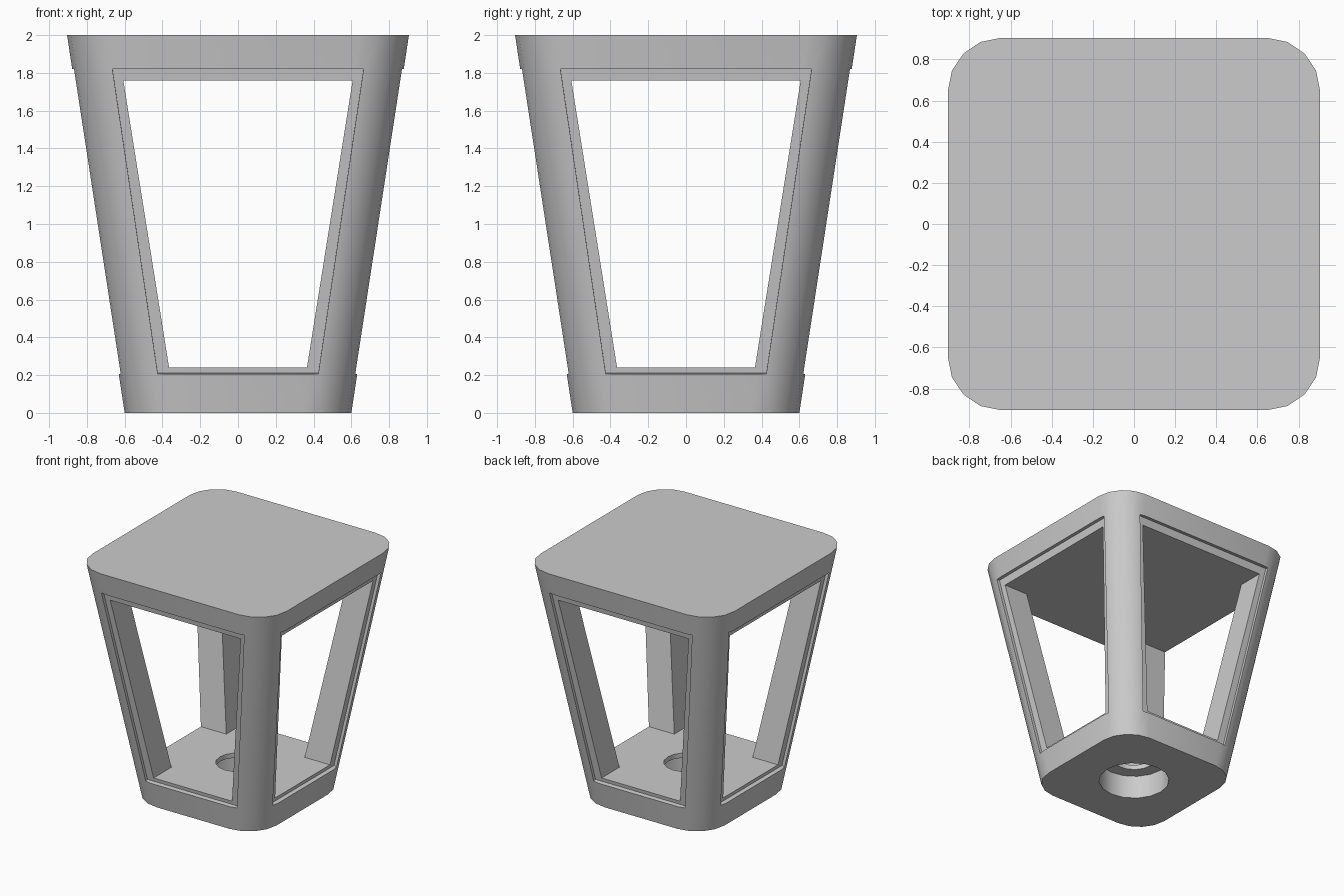
import bpy, bmesh, math
from mathutils import Matrix, Vector

if "Cube" in bpy.data.objects:
    bpy.data.objects.remove(bpy.data.objects["Cube"])

HEIGHT, BASE, TOP, CORNER = 2.0, 0.60, 0.905, 0.26
SLOPE = (TOP - BASE) / HEIGHT

grey = bpy.data.materials.new("light grey")
grey.diffuse_color = (0.6, 0.6, 0.6, 1)
grey.use_nodes = True
grey.node_tree.nodes["Principled BSDF"].inputs["Base Color"].default_value = grey.diffuse_color


def loft(name, ring_a, ring_b):
    """Closed solid between two matching rings of points."""
    bm = bmesh.new()
    a = [bm.verts.new(p) for p in ring_a]
    b = [bm.verts.new(p) for p in ring_b]
    bm.faces.new(a)
    bm.faces.new(b)
    n = len(a)
    for i in range(n):
        j = (i + 1) % n
        bm.faces.new((a[i], a[j], b[j], b[i]))
    bmesh.ops.recalc_face_normals(bm, faces=bm.faces)
    mesh = bpy.data.meshes.new(name)
    bm.to_mesh(mesh)
    bm.free()
    ob = bpy.data.objects.new(name, mesh)
    bpy.context.collection.objects.link(ob)
    mesh.materials.append(grey)
    return ob


def rounded_square(half, z):
    pts = []
    for q in range(4):
        c = Matrix.Rotation(q * math.pi / 2, 3, 'Z') @ Vector((half - CORNER, half - CORNER, z))
        for s in range(5):
            t = q * math.pi / 2 + s * math.pi / 8
            pts.append(c + CORNER * Vector((math.cos(t), math.sin(t), 0)))
    return pts


def circle(r, z, n=16):
    return [(r * math.cos(2 * math.pi * i / n), r * math.sin(2 * math.pi * i / n), z) for i in range(n)]


def trapezoid(z0, w0, z1, w1):
    return [(-w0, z0), (w0, z0), (w1, z1), (-w1, z1)]


def cut(target, cutter):
    mod = target.modifiers.new("cut", 'BOOLEAN')
    mod.operation, mod.solver, mod.object = 'DIFFERENCE', 'EXACT', cutter
    bpy.context.view_layer.objects.active = target
    bpy.ops.object.modifier_apply(modifier=mod.name)
    bpy.data.objects.remove(cutter)


# Tapered housing with rounded corners
body = loft("lantern_body", rounded_square(BASE, 0), rounded_square(TOP, HEIGHT))

# Shallow window rebates, square to each sloping side
normal = Vector((0, -1, -SLOPE)).normalized()
outline = [Vector((x, -(BASE + SLOPE * z), z)) for x, z in trapezoid(0.205, 0.425, 1.82, 0.665)]
for q in range(4):
    turn = Matrix.Rotation(q * math.pi / 2, 3, 'Z')
    cut(body, loft("rebate_cutter", [turn @ (p - normal * 0.035) for p in outline],
                   [turn @ (p + normal * 0.2) for p in outline]))

# Window openings running straight through in both directions
opening = trapezoid(0.24, 0.365, 1.76, 0.607)
for q in range(2):
    turn = Matrix.Rotation(q * math.pi / 2, 3, 'Z')
    cut(body, loft("opening_cutter", [turn @ Vector((x, -1.2, z)) for x, z in opening],
                   [turn @ Vector((x, 1.2, z)) for x, z in opening]))

# Stepped hole in the base
cut(body, loft("socket_cutter", circle(0.28, -0.1), circle(0.28, 0.2)))
cut(body, loft("hole_cutter", circle(0.17, 0.1), circle(0.17, 0.4)))

bpy.ops.object.select_all(action='DESELECT')
body.select_set(True)
bpy.context.view_layer.objects.active = body
bpy.ops.object.shade_smooth_by_angle(angle=math.radians(30))
